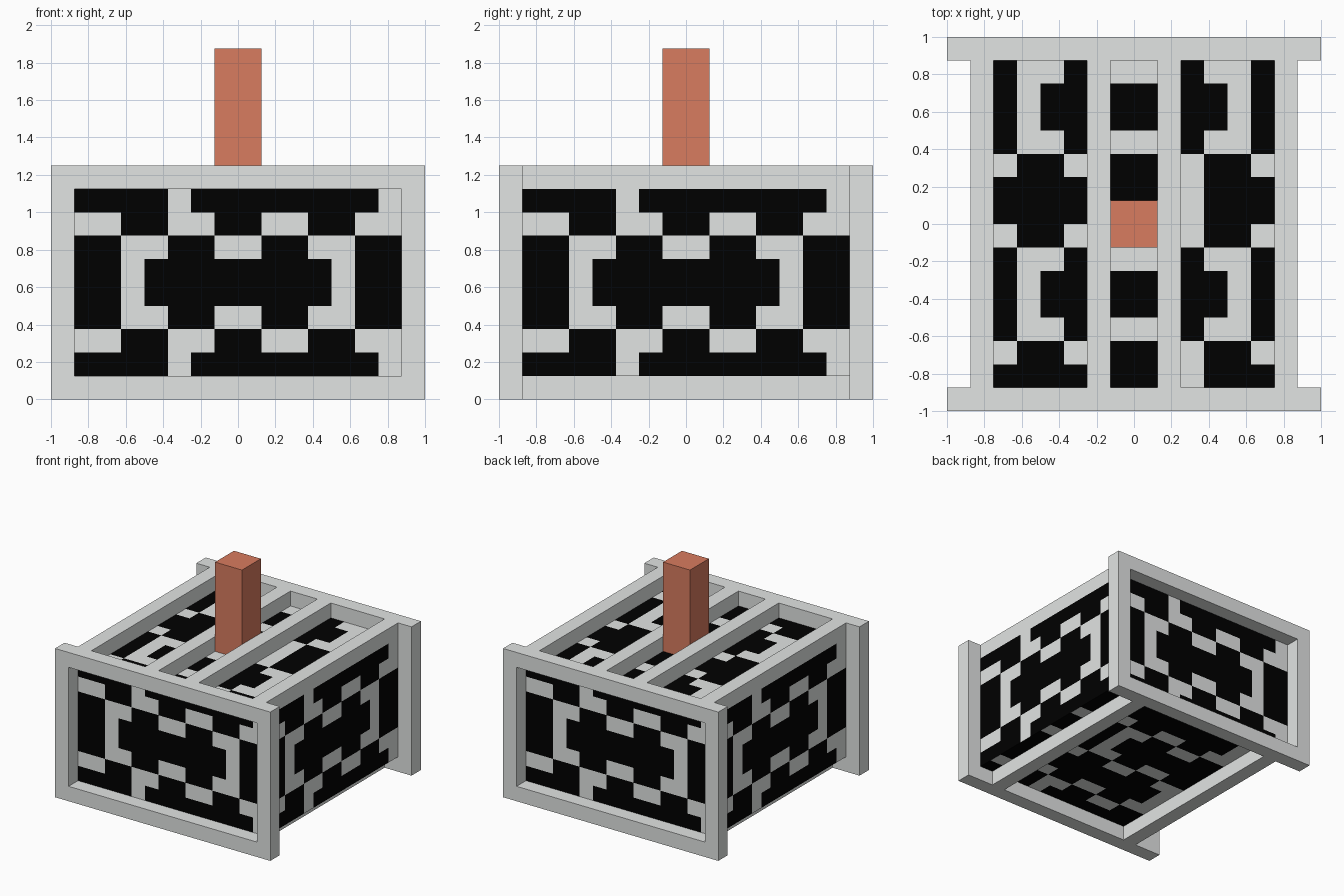
import bpy, bmesh
from mathutils import Matrix, Vector

cube = bpy.data.objects.get("Cube")
if cube:
    bpy.data.objects.remove(cube, do_unlink=True)

U = 0.125  # one grid cell


def material(name, color):
    m = bpy.data.materials.new(name)
    m.use_nodes = True
    m.diffuse_color = color
    bsdf = next(n for n in m.node_tree.nodes if n.type == 'BSDF_PRINCIPLED')
    bsdf.inputs["Base Color"].default_value = color
    bsdf.inputs["Roughness"].default_value = 0.9
    return m


GRAY = material("light_gray", (0.76, 0.78, 0.77, 1))
BLACK = material("black", (0, 0, 0, 1))
COPPER = material("copper_red", (0.69, 0.2, 0.115, 1))


def finish(name, bm, *mats):
    mesh = bpy.data.meshes.new(name)
    bm.to_mesh(mesh)
    bm.free()
    for m in mats:
        mesh.materials.append(m)
    ob = bpy.data.objects.new(name, mesh)
    bpy.context.scene.collection.objects.link(ob)


def box(name, lo, hi, mat):
    """Box between two corners given in grid cells."""
    lo, hi = Vector(lo) * U, Vector(hi) * U
    bm = bmesh.new()
    place = Matrix.Translation((lo + hi) / 2) @ Matrix.Diagonal((*(hi - lo), 1))
    bmesh.ops.create_cube(bm, size=1, matrix=place)
    finish(name, bm, mat)


def end_frame(name, y):
    """Rectangular picture frame, one cell thick, y is its front plane."""
    bm = bmesh.new()
    loops = []
    for inset in (0, 1):
        a, lo, hi = 8 - inset, inset, 10 - inset
        corners = [(-a, lo), (a, lo), (a, hi), (-a, hi)]
        loops.append([[bm.verts.new((x * U, (y + d) * U, z * U)) for x, z in corners]
                      for d in (0, 1)])
    (outer_f, outer_b), (inner_f, inner_b) = loops
    for p, q in ((outer_f, inner_f), (inner_f, inner_b),
                 (inner_b, outer_b), (outer_b, outer_f)):
        for i in range(4):
            j = (i + 1) % 4
            bm.faces.new((p[i], p[j], q[j], q[i]))
    bmesh.ops.recalc_face_normals(bm, faces=bm.faces[:])
    finish(name, bm, GRAY)


# Row patterns of the pierced panels: '#' is black, '.' is gray
ROWS = {
    "A": "####.########.",
    "B": "..##..##..##..",
    "C": "##..##..##..##",
    "D": "##.########.##",
}
SIDE_ROWS = "ABCDDCBA"
DECK_ROWS = "CDDCBAABCDDCBA"


def panel(name, rows, u, v, centre, mirrored=False):
    """Patterned panel; u points right and v up as seen from outside."""
    u, v = Vector(u), Vector(v)
    w, h = 14, len(rows)
    bm = bmesh.new()
    bmesh.ops.create_grid(bm, x_segments=w, y_segments=h, size=1,
                          matrix=Matrix.Diagonal((w / 2, h / 2, 1, 1)))
    for f in bm.faces:
        c = f.calc_center_median()
        col, row = int(c.x + w / 2), int(h / 2 - c.y)
        line = ROWS[rows[row]]
        if mirrored:
            line = line[::-1]
        f.material_index = int(line[col] == "#")
    axes = Matrix((u, v, u.cross(v))).transposed().to_4x4()
    place = Matrix.Translation(Vector(centre) * U) @ axes @ Matrix.Scale(U, 4)
    bmesh.ops.transform(bm, matrix=place, verts=bm.verts[:])
    finish(name, bm, GRAY, BLACK)


# Patterned core box
UP, BACK = (0, 0, 1), (0, 1, 0)
panel("front_panel", SIDE_ROWS, (1, 0, 0), UP, (0, -7, 5))
panel("back_panel", SIDE_ROWS, (-1, 0, 0), UP, (0, 7, 5))
panel("left_panel", SIDE_ROWS, (0, 1, 0), UP, (7, 0, 5))
panel("right_panel", SIDE_ROWS, (0, -1, 0), UP, (-7, 0, 5))
panel("top_panel", DECK_ROWS, (1, 0, 0), BACK, (0, 0, 9), mirrored=True)
panel("bottom_panel", DECK_ROWS, (-1, 0, 0), BACK, (0, 0, 1))

# Frames on the front and back
end_frame("front_frame", -8)
end_frame("back_frame", 7)

# Rails along the top and the underside
for side, x_outer, x_inner, x_foot in (("left", 6, 1, 5), ("right", -7, -2, -6)):
    box(side + "_top_outer_rail", (x_outer, -7, 9), (x_outer + 1, 7, 10), GRAY)
    box(side + "_top_inner_rail", (x_inner, -7, 9), (x_inner + 1, 7, 10), GRAY)
    box(side + "_bottom_rail", (x_foot, -7, 0), (x_foot + 1, 7, 1), GRAY)

# Upright post in the middle slot
box("post", (-1, -1, 9), (1, 1, 15), COPPER)
